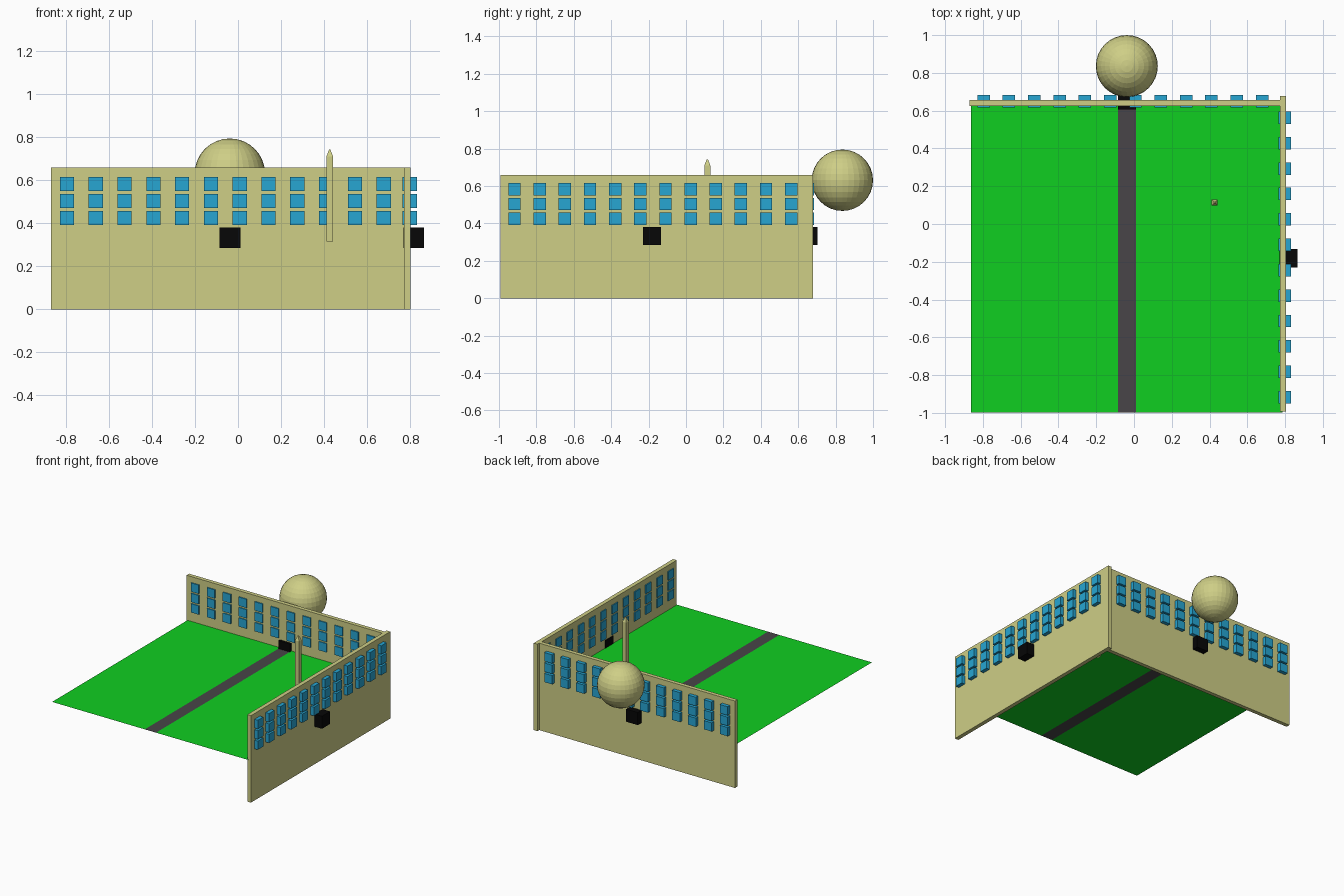
import bpy, bmesh
from mathutils import Matrix, Vector

if "Cube" in bpy.data.objects:
    bpy.data.objects.remove(bpy.data.objects["Cube"])


def material(name, rgb):
    m = bpy.data.materials.new(name)
    m.diffuse_color = (*rgb, 1)
    m.use_nodes = True
    m.node_tree.nodes["Principled BSDF"].inputs["Base Color"].default_value = m.diffuse_color
    return m


STONE = material("stone", (0.62, 0.62, 0.24))
GLASS = material("glass", (0.02, 0.38, 0.65))
GRASS = material("grass", (0.005, 0.62, 0.015))
TARMAC = material("tarmac", (0.065, 0.06, 0.065))
BLACK = material("black", (0.002, 0.002, 0.002))


def finish(name, bm, mat):
    me = bpy.data.meshes.new(name)
    bm.to_mesh(me)
    bm.free()
    me.materials.append(mat)
    ob = bpy.data.objects.new(name, me)
    bpy.context.collection.objects.link(ob)
    return ob


def add_box(bm, lo, hi):
    lo, hi = Vector(lo), Vector(hi)
    mat = Matrix.Translation((lo + hi) / 2) @ Matrix.Diagonal((*(hi - lo), 1))
    return bmesh.ops.create_cube(bm, size=1, matrix=mat)["verts"]


def box(name, lo, hi, mat):
    bm = bmesh.new()
    add_box(bm, lo, hi)
    return finish(name, bm, mat)


def sheet(name, strips, y0, y1, z, mat):
    bm = bmesh.new()
    for x0, x1 in strips:
        bm.faces.new([bm.verts.new(p) for p in
                      ((x0, y0, z), (x1, y0, z), (x1, y1, z), (x0, y1, z))])
    return finish(name, bm, mat)


# Lawn on both sides of a road, level with the middle of the walls
GROUND = 0.32
sheet("lawn", [(-0.863, -0.085), (0.01, 0.785)], -0.997, 0.64, GROUND, GRASS)
sheet("road", [(-0.085, 0.01)], -0.997, 0.64, GROUND, TARMAC)

# Walls
box("back_wall", (-0.87, 0.626, 0), (0.785, 0.656, 0.66), STONE)
box("right_wall", (0.773, -0.993, 0), (0.804, 0.678, 0.66), STONE)


# Window grids: cubes pushed through the walls
def windows(name, first, step, s=0.033):
    bm = bmesh.new()
    for col in range(12):
        for z in (0.425, 0.504, 0.583):
            c = Vector(first) + Vector(step) * col + Vector((0, 0, z))
            add_box(bm, c - Vector((s, s, s)), c + Vector((s, s, s)))
    return finish(name, bm, GLASS)


windows("back_windows", (-0.796, 0.651, 0), (0.134, 0, 0))
windows("right_windows", (0.799, -0.917, 0), (0, 0.1345, 0))

# Doors
box("back_door", (-0.086, 0.606, 0.285), (0.011, 0.702, 0.38), BLACK)
box("right_door", (0.770, -0.229, 0.285), (0.866, -0.133, 0.38), BLACK)

# Dome sphere behind the back wall
bm = bmesh.new()
bmesh.ops.create_uvsphere(bm, u_segments=32, v_segments=16, radius=0.164,
                          matrix=Matrix.Translation((-0.038, 0.836, 0.631)))
finish("dome", bm, STONE)

# Square pillar with a tapered tip
bm = bmesh.new()
add_box(bm, (0.411, 0.098, 0.315), (0.443, 0.130, 0.71))
top = max(bm.faces, key=lambda f: f.calc_center_median().z)
tip = bmesh.ops.extrude_discrete_faces(bm, faces=[top])["faces"][0]
mid = tip.calc_center_median()
for v in tip.verts:
    v.co = mid + (v.co - mid) * 0.2 + Vector((0, 0, 0.033))
bmesh.ops.recalc_face_normals(bm, faces=bm.faces[:])
finish("pillar", bm, STONE)
